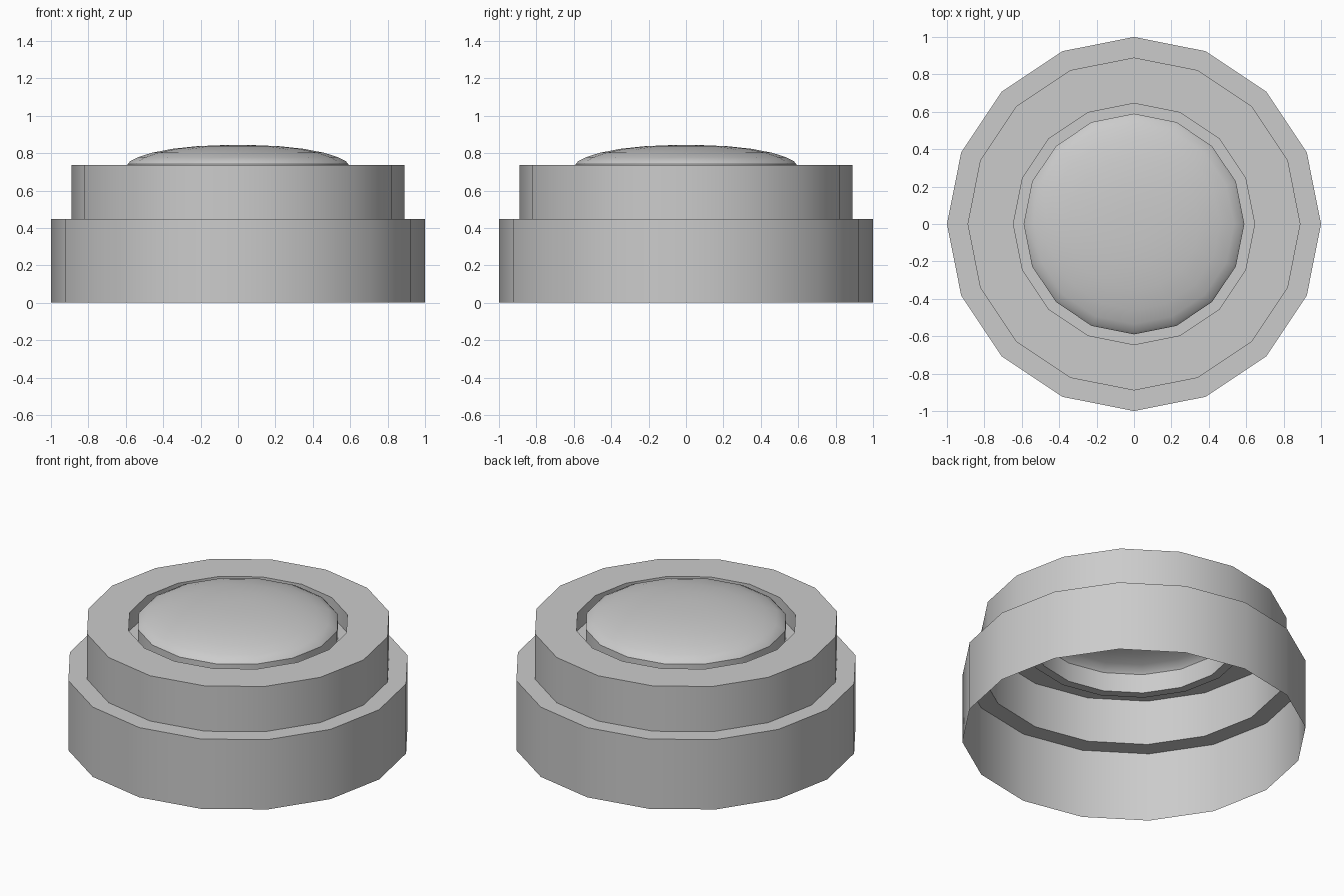
import bpy, bmesh
from math import cos, sin, pi, radians

if "Cube" in bpy.data.objects:
    bpy.data.objects.remove(bpy.data.objects["Cube"])

SIDES = 16


def lathe(name, profile):
    """Revolve (radius, z) points round z; a zero radius closes to a point."""
    bm = bmesh.new()
    rings = []
    for r, z in profile:
        n = 1 if r == 0 else SIDES
        rings.append([bm.verts.new((r * cos(2 * pi * i / SIDES),
                                    r * sin(2 * pi * i / SIDES), z)) for i in range(n)])
    for a, b in zip(rings, rings[1:]):
        for i in range(SIDES):
            j = (i + 1) % SIDES
            if len(b) == 1:
                bm.faces.new((a[i], a[j], b[0]))
            else:
                bm.faces.new((a[i], a[j], b[j], b[i]))
    mesh = bpy.data.meshes.new(name)
    bm.to_mesh(mesh)
    bm.free()
    obj = bpy.data.objects.new(name, mesh)
    bpy.context.collection.objects.link(obj)
    bpy.ops.object.select_all(action='DESELECT')
    obj.select_set(True)
    bpy.context.view_layer.objects.active = obj
    bpy.ops.object.shade_smooth_by_angle(angle=radians(32))
    return obj


# Wide open-bottomed base skirt with its step
lathe("base", [(1, 0), (1, 0.447), (0.89, 0.447)])

# Upper collar, its flat rim and the recessed groove round the button
lathe("collar", [(0.89, 0.447), (0.89, 0.737), (0.645, 0.737),
                 (0.645, 0.62), (0.59, 0.62)])

# Domed push button rising out of the groove
lathe("button", [(0.59, 0.62), (0.59, 0.742), (0.575, 0.758), (0.535, 0.778),
                 (0.46, 0.802), (0.35, 0.823), (0.22, 0.837), (0.1, 0.842),
                 (0, 0.843)])
